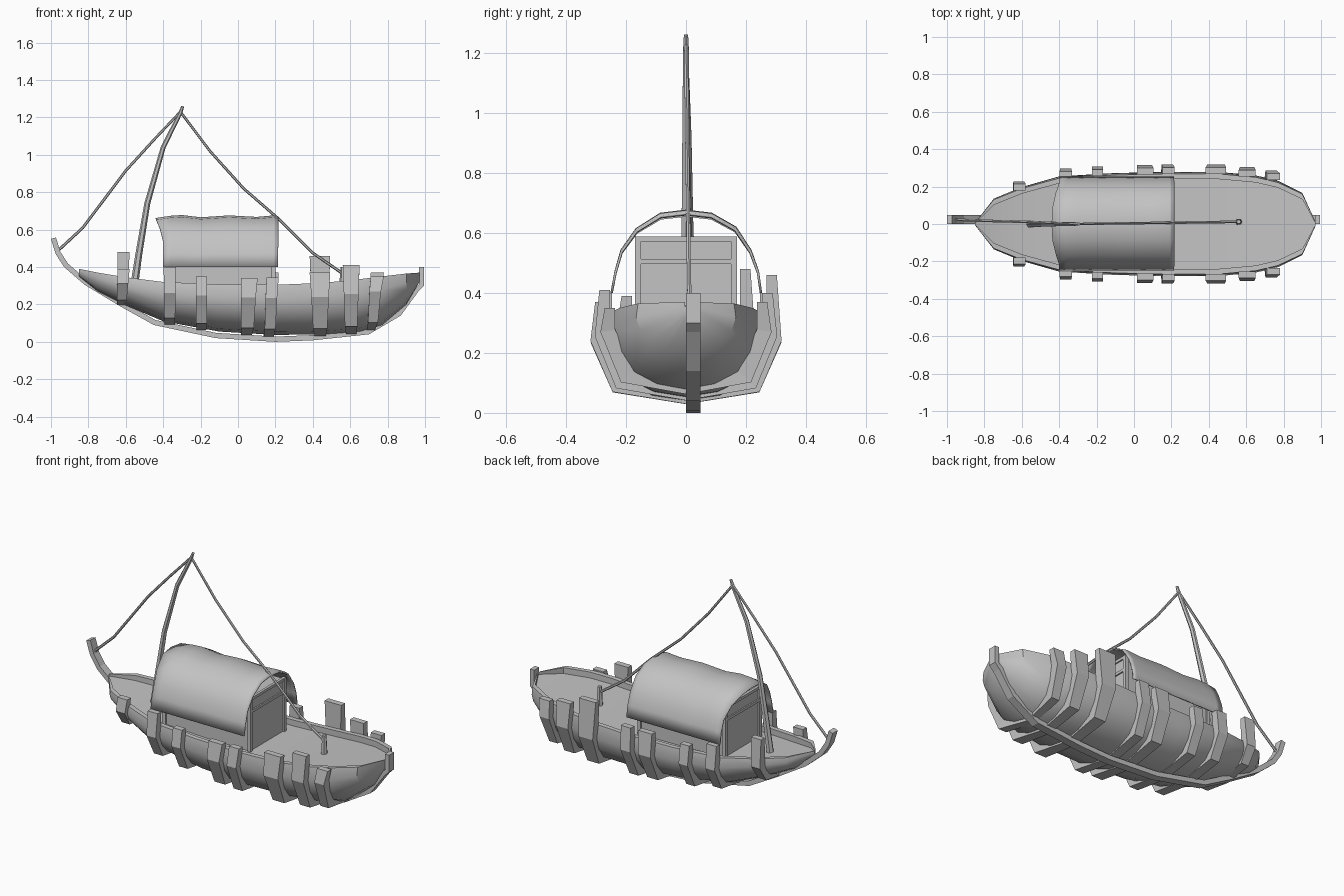
import bpy, bmesh, math
from mathutils import Vector

if "Cube" in bpy.data.objects:
    bpy.data.objects.remove(bpy.data.objects["Cube"])

grey = bpy.data.materials.new("plain grey")
grey.use_nodes = True
grey.diffuse_color = (0.55, 0.55, 0.55, 1)
grey.node_tree.nodes["Principled BSDF"].inputs["Base Color"].default_value = grey.diffuse_color


def finish(name, bm, smooth=None):
    """Turn a bmesh into a named object, smooth below the given angle."""
    bmesh.ops.recalc_face_normals(bm, faces=bm.faces)
    mesh = bpy.data.meshes.new(name)
    bm.to_mesh(mesh)
    bm.free()
    mesh.materials.append(grey)
    obj = bpy.data.objects.new(name, mesh)
    bpy.context.collection.objects.link(obj)
    if smooth:
        bpy.ops.object.select_all(action='DESELECT')
        obj.select_set(True)
        bpy.context.view_layer.objects.active = obj
        bpy.ops.object.shade_smooth_by_angle(angle=math.radians(smooth))
    return obj


def loft(name, rings, closed=True, smooth=None):
    """Skin a list of equal rings, capping the ends of closed ones."""
    bm = bmesh.new()
    loops = [[bm.verts.new(p) for p in ring] for ring in rings]
    n = len(rings[0])
    for a, b in zip(loops, loops[1:]):
        for i in range(n if closed else n - 1):
            j = (i + 1) % n
            bm.faces.new((a[i], a[j], b[j], b[i]))
    if closed:
        bm.faces.new(loops[0])
        bm.faces.new(loops[-1])
    return finish(name, bm, smooth)


def normals(path):
    """Upward normals of a path of (x, z) points that runs along x."""
    out = []
    for i in range(len(path)):
        a, b = path[max(i - 1, 0)], path[min(i + 1, len(path) - 1)]
        t = Vector((b[0] - a[0], b[1] - a[1])).normalized()
        out.append(Vector((-t.y, t.x)))
    return out


def tube(name, path, radii, y0=0, y1=0, sides=6):
    rings = []
    for i, (p, n) in enumerate(zip(path, normals(path))):
        f = i / (len(path) - 1)
        r = radii[0] + (radii[1] - radii[0]) * f
        y = y0 + (y1 - y0) * f
        angles = [2 * math.pi * k / sides for k in range(sides)]
        rings.append([(p[0] + r * math.cos(a) * n.x, y + r * math.sin(a),
                       p[1] + r * math.cos(a) * n.y) for a in angles])
    return loft(name, rings, smooth=30)


def box(name, x0, x1, y0, y1, z0, z1):
    return loft(name, [[(x, y0, z0), (x, y1, z0), (x, y1, z1), (x, y0, z1)]
                       for x in (x0, x1)])


# Hull stations: x, half width, bottom height, rail height
stations = [(-.85, .006, .35, .39), (-.75, .13, .27, .37), (-.6, .19, .195, .345),
            (-.4, .245, .11, .32), (-.1, .262, .055, .307), (.2, .268, .037, .305),
            (.45, .268, .04, .315), (.65, .25, .055, .335), (.77, .222, .09, .35),
            (.9, .16, .2, .365), (.97, .012, .32, .37)]


def hull_at(x):
    for a, b in zip(stations, stations[1:]):
        if x <= b[0]:
            f = (x - a[0]) / (b[0] - a[0])
            return [u + (v - u) * f for u, v in zip(a, b)][1:]


# Hull with rail and sunken deck
section = [(0, 0), (.42, .06), (.75, .2), (.95, .45), (1.04, .72), (1, 1)]
rings = []
for x, w, low, top in stations:
    h = top - low
    half = [(w * u, low + h * v) for u, v in section]
    inner = max(w - .028, w * .3)
    half += [(inner, top), (inner, top - min(.035, h * .3))]
    rings.append([(x, -y, z) for y, z in half[:0:-1]] + [(x, y, z) for y, z in half])
loft("hull", rings, smooth=35)

# Keel with raised stem and stern post
keel = [(-1, .55), (-.975, .47), (-.93, .4), (-.82, .305), (-.63, .19), (-.45, .09),
        (-.12, .02), (.2, 0), (.4, .008), (.7, .04), (.87, .14), (.965, .27), (.995, .3),
        (.995, .4)]
rings = []
for (x, z), n in zip(keel, normals(keel)):
    u, v = x + .028 * n.x, z + .028 * n.y
    rings.append([(x, 0, z), (x, .048, z), (u, .048, v), (u, 0, v)])
loft("keel", rings)

# Ribs: bottom x, top x, bottom width, top width, front top, back top
ribs = [(-.625, -.612, .045, .065, .39, .48), (-.365, -.365, .055, .065, .4, .4),
        (-.195, -.195, .055, .06, .35, .36), (.045, .06, .06, .09, .34, .37),
        (.165, .185, .055, .065, .345, .37), (.44, .438, .06, .11, .37, .46),
        (.605, .605, .055, .09, .41, .4), (.71, .745, .045, .07, .35, .37)]
for number, (xb, xt, wb, wt, front, back) in enumerate(ribs):
    w, low, top = hull_at(xb)
    h = top - low
    rings = []
    for side, steps, tip in ((-1, (3, 2, 1), front), (1, (0, 1, 2, 3), back)):
        outer = [(0, low - .01), (.87 * w + .012, low + .11 * h),
                 (1.04 * w + .04, low + .73 * h), (w + .035, tip)]
        inside = [(0, low + .02), (.74 * w, low + .25 * h), (w, low + .76 * h), (w, tip)]
        for s in steps:
            f = s / 3
            x, r = xb + (xt - xb) * f, (wb + (wt - wb) * f) / 2
            (yo, zo), (yi, zi) = outer[s], inside[s]
            rings.append([(x - r, side * yo, zo), (x + r, side * yo, zo),
                          (x + r, side * yi, zi), (x - r, side * yi, zi)])
    loft("rib_%d" % (number + 1), rings)

# Cabin walls with corner posts and cross beams
box("cabin", -.37, .19, -.16, .16, .27, .58)
for label, x in (("rear", -.37), ("fore", .19)):
    for side, y in (("right", -.16), ("left", .16)):
        box(label + "_post_" + side, x - .01, x + .01, y - .01, y + .01, .27, .588)
    for part, z in (("low", .505), ("high", .58)):
        box(label + "_beam_" + part, x - .008, x + .008, -.16, .16, z - .008, z + .008)

# Arched canopy, slightly wavy along its length
arch = [(-.248, .4), (-.235, .47), (-.215, .54), (-.165, .61), (-.085, .66), (0, .67),
        (.085, .66), (.165, .615), (.215, .54), (.24, .47), (.25, .4)]
waves = [(-.4, -.012), (-.36, 0), (-.3, .004), (-.2, -.008), (-.05, .002), (.1, -.006),
         (.19, .002), (.215, -.006)]
rings = []
for x, lift in waves:
    rings.append([(x - (.04 * max(0, (z - .57) / .1) if x < -.38 else 0), y,
                   z + lift * (z - .4) / .27) for y, z in arch])
canopy = loft("canopy", rings, closed=False, smooth=40)
sheet = canopy.modifiers.new("thickness", 'SOLIDIFY')
sheet.thickness = .008
sheet.offset = 0

# Mast, stays and mooring post
tube("mast", [(-.555, .3), (-.53, .47), (-.485, .74), (-.4, 1.04), (-.31, 1.22),
              (-.295, 1.26)], (.021, .008))
tube("stern_stay", [(-.965, .485), (-.83, .61), (-.6, .915), (-.45, 1.08), (-.308, 1.23)],
     (.008, .007), .024, 0)
tube("bow_stay", [(-.308, 1.23), (-.15, 1.02), (.03, .82), (.22, .655), (.4, .475),
                  (.56, .365)], (.007, .008), 0, .012)
tube("mooring_post", [(.56, .28), (.56, .35), (.56, .4)], (.019, .012), .012, .012)
